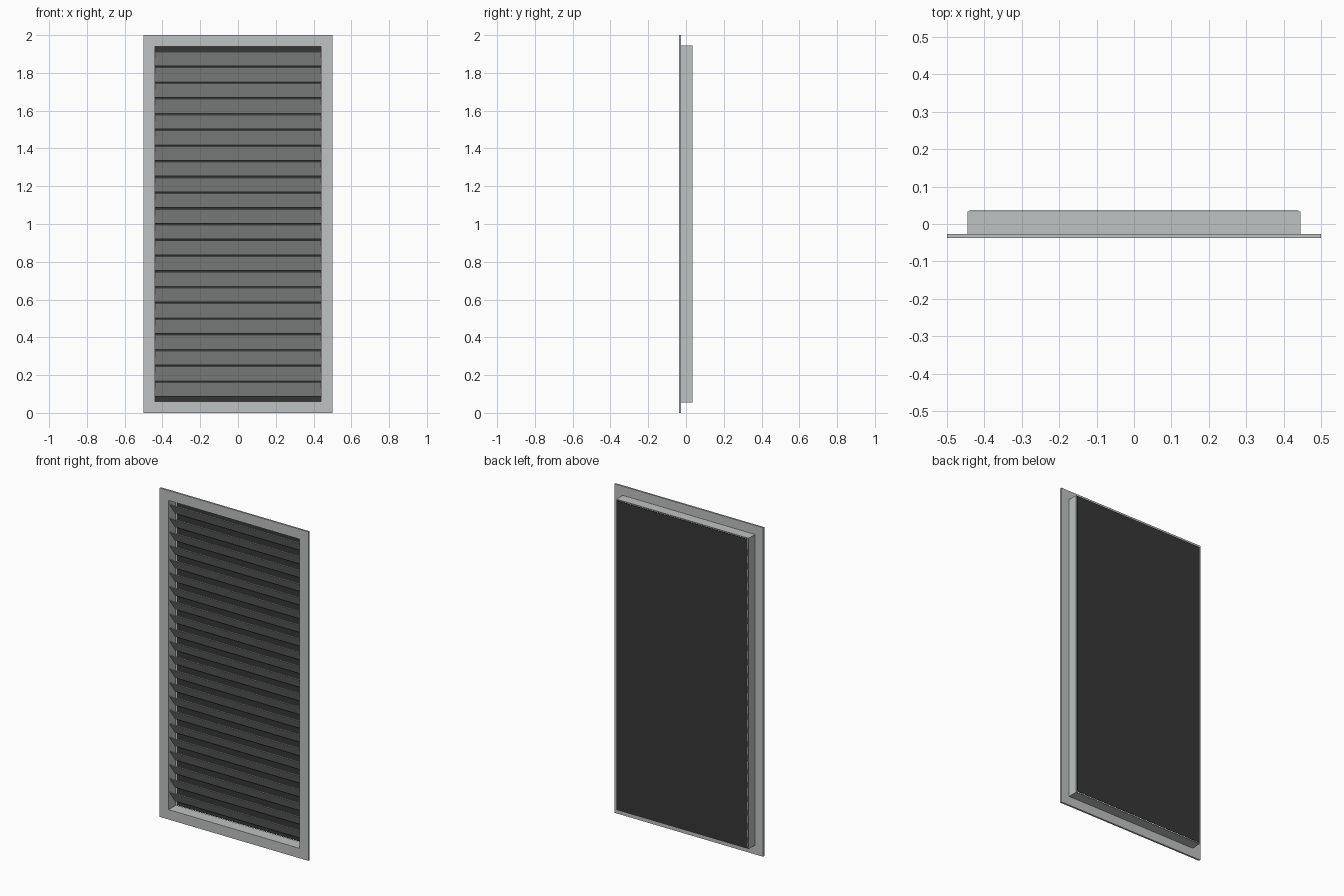
import bpy, bmesh, math
from mathutils import Matrix

cube = bpy.data.objects.get("Cube")
if cube:
    bpy.data.objects.remove(cube, do_unlink=True)


def material(name, color):
    mat = bpy.data.materials.new(name)
    mat.use_nodes = True
    mat.diffuse_color = color
    mat.node_tree.nodes["Principled BSDF"].inputs["Base Color"].default_value = color
    return mat


def add_object(name, bm, mat):
    bmesh.ops.recalc_face_normals(bm, faces=bm.faces)
    mesh = bpy.data.meshes.new(name)
    bm.to_mesh(mesh)
    bm.free()
    mesh.materials.append(mat)
    obj = bpy.data.objects.new(name, mesh)
    bpy.context.collection.objects.link(obj)
    return obj


def box(name, size, location, mat, tilt=0.0):
    bm = bmesh.new()
    bmesh.ops.create_cube(bm, size=1)
    bm.transform(Matrix.Translation(location) @ Matrix.Rotation(tilt, 4, "X")
                 @ Matrix.Diagonal((*size, 1)))
    return add_object(name, bm, mat)


metal = material("light grey metal", (0.52, 0.54, 0.54, 1))
dark = material("dark backing", (0.036, 0.038, 0.036, 1))

# Outer frame: flange and collar as one L profile (inset, depth) swept round a rectangle
HALF_W, HALF_H = 0.5, 1.0
profile = [(0, -0.038), (0, -0.027), (0.055, -0.027),
           (0.055, 0.0335), (0.06, 0.0335), (0.06, -0.038)]
bm = bmesh.new()
corners = [[bm.verts.new((sx * (HALF_W - inset), y, HALF_H + sz * (HALF_H - inset)))
            for inset, y in profile]
           for sx, sz in ((-1, -1), (1, -1), (1, 1), (-1, 1))]
for i, a in enumerate(corners):
    b = corners[(i + 1) % 4]
    for j in range(len(profile)):
        k = (j + 1) % len(profile)
        bm.faces.new((a[j], b[j], b[k], a[k]))
add_object("outer_frame", bm, metal)

# Louvre blades: front edge high, back edge low, repeated up the opening
COUNT, PITCH = 22, 0.0833
first_z = HALF_H - (COUNT - 1) * PITCH / 2
blades = box("louvre_blades", (0.88, 0.094, 0.004), (0, 0, first_z), metal,
             tilt=-math.radians(53))
array = blades.modifiers.new("blade rows", "ARRAY")
array.count = COUNT
array.use_relative_offset = False
array.use_constant_offset = True
array.constant_offset_displace = (0, 0, PITCH)

# Thin dark sheet behind the collar
box("back_panel", (0.88, 0.002, 1.88), (0, 0.037, HALF_H), dark)
